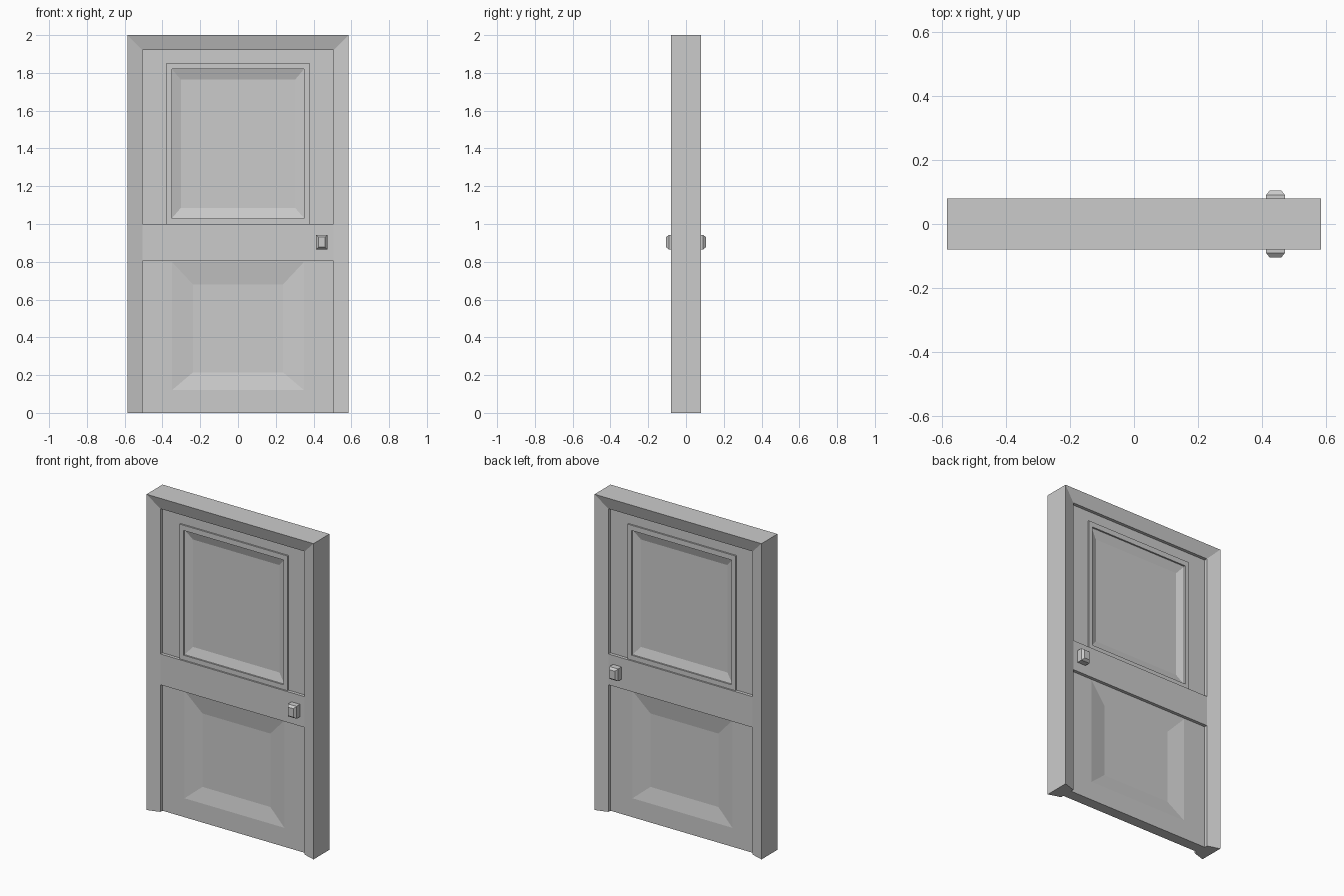
import bpy, bmesh

if "Cube" in bpy.data.objects:
    bpy.data.objects.remove(bpy.data.objects["Cube"])


def loft(name, rings):
    """Solid skinned through a list of four-cornered rings, capped at both ends."""
    bm = bmesh.new()
    loops = [[bm.verts.new(p) for p in ring] for ring in rings]
    for a, b in zip(loops, loops[1:]):
        for i in range(4):
            j = (i + 1) % 4
            bm.faces.new((a[i], a[j], b[j], b[i]))
    bm.faces.new(loops[0])
    bm.faces.new(loops[-1])
    bmesh.ops.recalc_face_normals(bm, faces=bm.faces)
    mesh = bpy.data.meshes.new(name)
    bm.to_mesh(mesh)
    bm.free()
    obj = bpy.data.objects.new(name, mesh)
    bpy.context.collection.objects.link(obj)
    return obj


def rect(half, z0, z1, y, cx=0.0):
    return [(cx - half, y, z0), (cx + half, y, z0), (cx + half, y, z1), (cx - half, y, z1)]


def two_sided(name, steps):
    """Steps run from the middle of the front face outward; the back mirrors them."""
    front = [rect(h, z0, z1, -d) for h, z0, z1, d in steps]
    back = [rect(h, z0, z1, d) for h, z0, z1, d in reversed(steps)]
    return loft(name, front + back)


RAIL = 0.055   # half depth of rail and inner frame edge
LEAF = 0.035   # half depth of door leaf

# Frame: tapered profile mitred around both jambs and the head
def station(side, z_out, z_in):
    return [(side * 0.585, -0.08, z_out), (side * 0.505, -RAIL, z_in),
            (side * 0.505, RAIL, z_in), (side * 0.585, 0.08, z_out)]

loft("door_frame", [station(-1, 0, 0), station(-1, 2, 1.92),
                    station(1, 2, 1.92), station(1, 0, 0)])

# Upper leaf: raised moulding around a sunken bevelled panel
two_sided("upper_panel", [
    (0.303, 1.085, 1.765, 0.018),
    (0.35, 1.03, 1.82, LEAF),
    (0.35, 1.03, 1.82, 0.045),
    (0.379, 1.0, 1.853, 0.045),
    (0.379, 1.0, 1.853, LEAF),
    (0.505, 0.95, 1.92, LEAF)])

# Lower leaf: wide shallow bevel running up to the rail
two_sided("lower_panel", [
    (0.238, 0.215, 0.68, 0.016),
    (0.35, 0.12, 0.8, LEAF),
    (0.505, 0.0, 0.85, LEAF)])

# Middle rail
two_sided("middle_rail", [(0.505, 0.805, 1.0, RAIL)])

# Chamfered knobs on both faces
for label, s in (("front", -1), ("back", 1)):
    loft(label + "_knob", [
        rect(0.030, 0.865, 0.943, s * 0.05, 0.443),
        rect(0.030, 0.865, 0.943, s * 0.09, 0.443),
        rect(0.018, 0.877, 0.931, s * 0.105, 0.443)])
